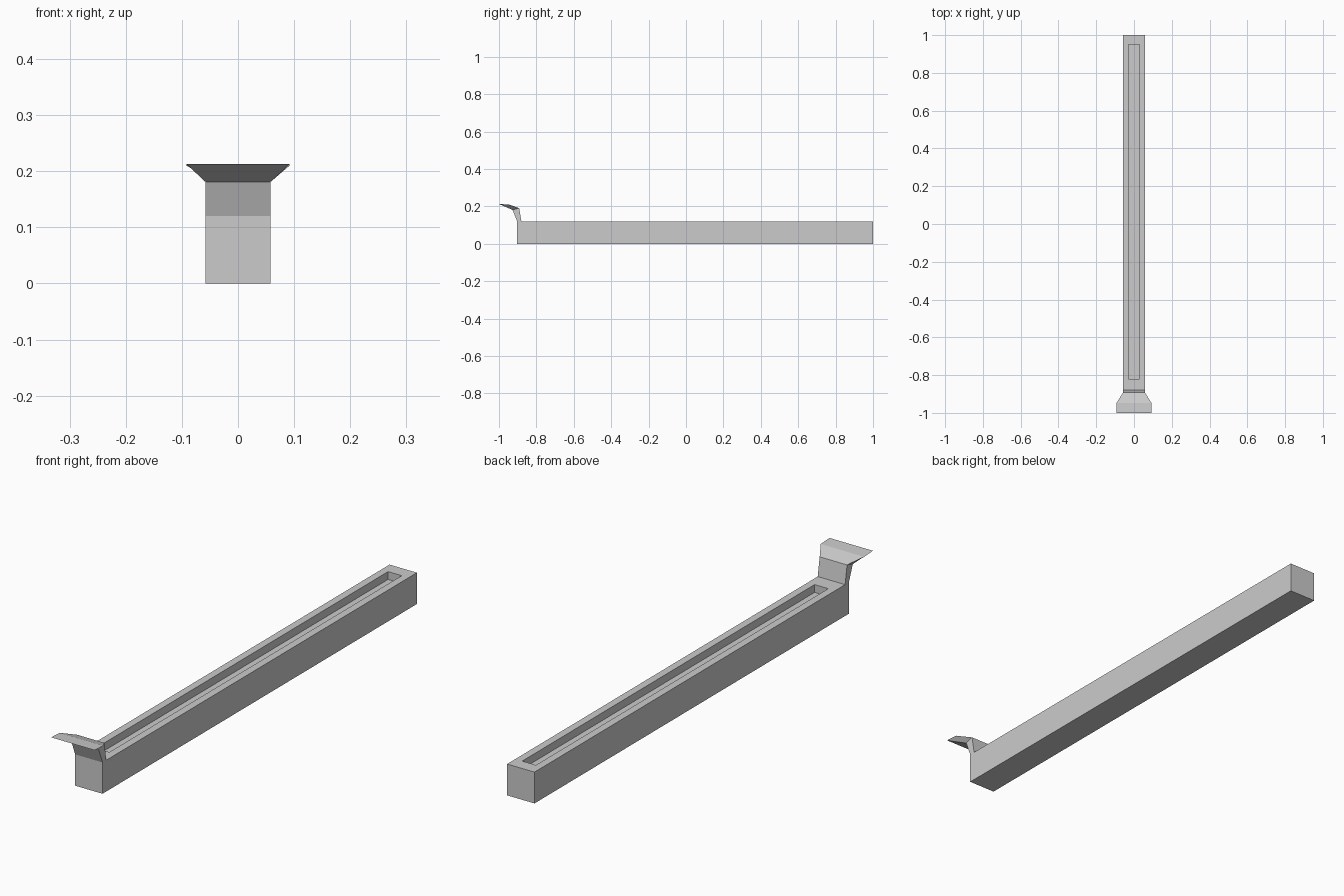
import bpy
import bmesh

if "Cube" in bpy.data.objects:
    bpy.data.objects.remove(bpy.data.objects["Cube"])


def loft(name, rings, cap_start=True):
    """Skin a series of four-point rings and cap the ends."""
    bm = bmesh.new()
    loops = [[bm.verts.new(p) for p in ring] for ring in rings]
    for a, b in zip(loops, loops[1:]):
        for i in range(4):
            j = (i + 1) % 4
            bm.faces.new((a[i], a[j], b[j], b[i]))
    if cap_start:
        bm.faces.new(loops[0][::-1])
    bm.faces.new(loops[-1])
    bm.normal_update()
    mesh = bpy.data.meshes.new(name)
    bm.to_mesh(mesh)
    bm.free()
    obj = bpy.data.objects.new(name, mesh)
    bpy.context.collection.objects.link(obj)
    return obj


def ring(half_width, front, back):
    """Rectangle from (y, z) of its front and back edges."""
    (y0, z0), (y1, z1) = front, back
    return [(-half_width, y0, z0), (half_width, y0, z0),
            (half_width, y1, z1), (-half_width, y1, z1)]


W, TOP = 0.058, 0.12
FRONT, BACK = -0.903, 1.0
SLOT_W, SLOT_FRONT, SLOT_BACK, SLOT_Z = 0.029, -0.82, 0.95, 0.09

# Long bar with a shallow slot recessed into its top
loft("slotted_bar", [
    ring(W, (FRONT, 0), (BACK, 0)),
    ring(W, (FRONT, TOP), (BACK, TOP)),
    ring(SLOT_W, (SLOT_FRONT, TOP), (SLOT_BACK, TOP)),
    ring(SLOT_W, (SLOT_FRONT, SLOT_Z), (SLOT_BACK, SLOT_Z)),
])

# Upright tab at the front, bending forward into a flared lip
loft("flared_front_tab", [
    ring(W, (FRONT, TOP), (-0.88, TOP)),
    ring(W, (-0.927, 0.181), (-0.892, 0.191)),
    ring(0.092, (-1.0, 0.213), (-0.947, 0.21)),
], cap_start=False)
